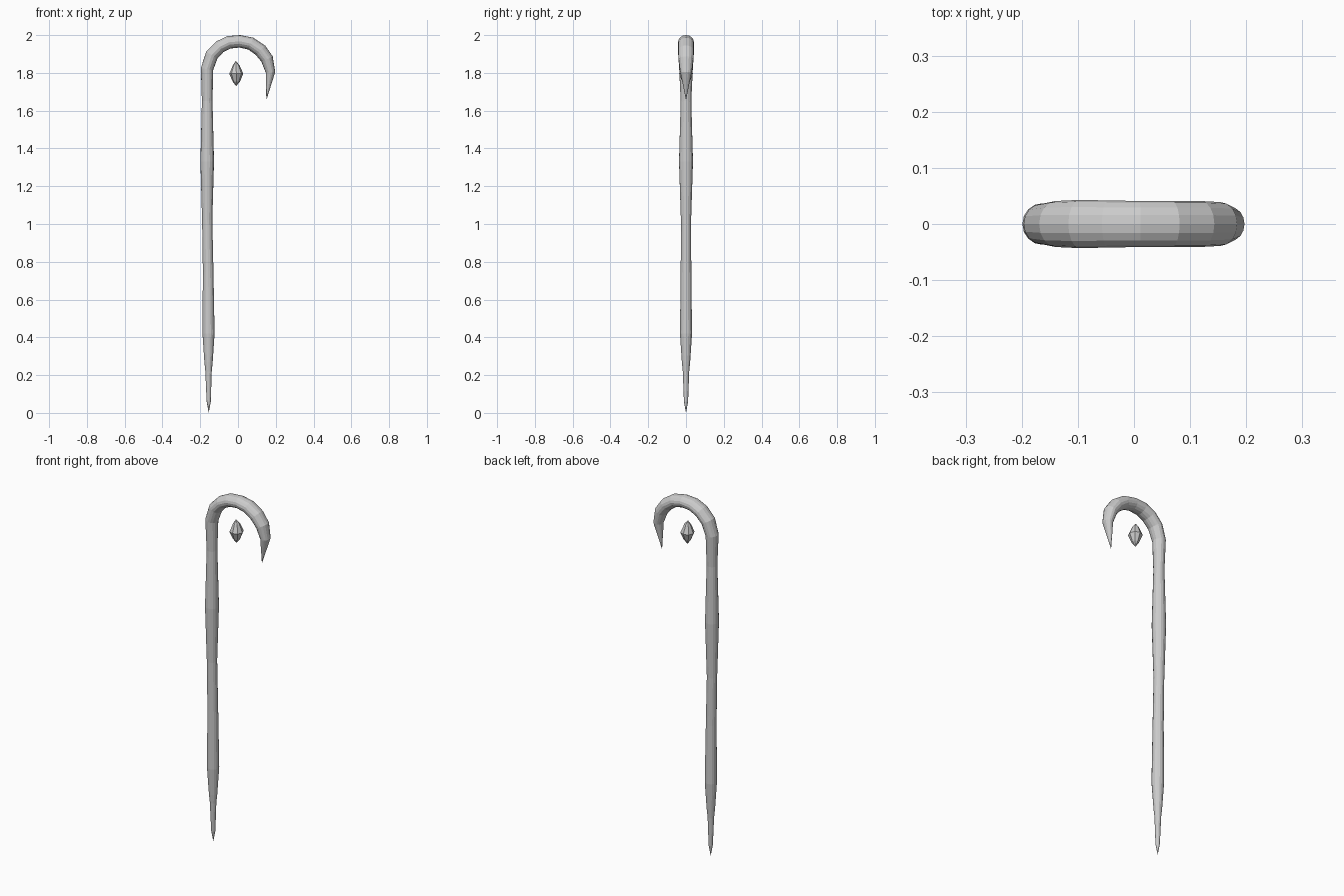
import bpy, bmesh, math
from mathutils import Vector

if "Cube" in bpy.data.objects:
    bpy.data.objects.remove(bpy.data.objects["Cube"])


def loft(name, stations, sides):
    """Skin elliptical rings along a path in the XZ plane.
    Station: x, z, radius in plane, radius in y. Zero radius gives a point."""
    bm = bmesh.new()
    pts = [Vector((s[0], 0, s[1])) for s in stations]
    rings = []
    for i, (x, z, ra, rb) in enumerate(stations):
        if ra == 0:
            rings.append([bm.verts.new(pts[i])])
            continue
        before = (pts[i] - pts[i - 1]).normalized()
        after = (pts[i + 1] - pts[i]).normalized()
        t = (before + after).normalized()
        side = Vector((t.z, 0, -t.x))
        ring = []
        for k in range(sides):
            a = 2 * math.pi * k / sides
            ring.append(bm.verts.new(pts[i] + side * ra * math.cos(a)
                                     + Vector((0, rb * math.sin(a), 0))))
        rings.append(ring)
    for lo, hi in zip(rings, rings[1:]):
        for k in range(sides):
            n = (k + 1) % sides
            if len(lo) == 1:
                bm.faces.new((lo[0], hi[n], hi[k]))
            elif len(hi) == 1:
                bm.faces.new((lo[k], lo[n], hi[0]))
            else:
                bm.faces.new((lo[k], lo[n], hi[n], hi[k]))
    bmesh.ops.recalc_face_normals(bm, faces=bm.faces)
    mesh = bpy.data.meshes.new(name)
    bm.to_mesh(mesh)
    bm.free()
    obj = bpy.data.objects.new(name, mesh)
    bpy.context.collection.objects.link(obj)
    return obj


# Staff: pointed foot, gently swelling shaft, curled hook ending in a tip
loft("hooked_staff", [
    (-0.155, 0.0, 0, 0),
    (-0.155, 0.06, 0.011, 0.011),
    (-0.156, 0.22, 0.017, 0.017),
    (-0.156, 0.27, 0.022, 0.022),
    (-0.156, 0.42, 0.032, 0.032),
    (-0.158, 0.75, 0.028, 0.028),
    (-0.163, 1.02, 0.027, 0.027),
    (-0.163, 1.33, 0.036, 0.037),
    (-0.163, 1.65, 0.028, 0.028),
    (-0.164, 1.82, 0.033, 0.036),
    (-0.139, 1.894, 0.035, 0.041),
    (-0.097, 1.938, 0.034, 0.043),
    (-0.048, 1.962, 0.034, 0.042),
    (0.010, 1.967, 0.033, 0.041),
    (0.068, 1.955, 0.034, 0.041),
    (0.119, 1.920, 0.035, 0.041),
    (0.154, 1.873, 0.033, 0.039),
    (0.172, 1.803, 0.025, 0.030),
    (0.150, 1.655, 0, 0),
], 16)

# Floating crystal inside the hook
loft("crystal", [
    (-0.010, 1.730, 0, 0),
    (-0.009, 1.755, 0.020, 0.020),
    (-0.009, 1.796, 0.037, 0.037),
    (-0.010, 1.840, 0.018, 0.018),
    (-0.012, 1.863, 0, 0),
], 8)
